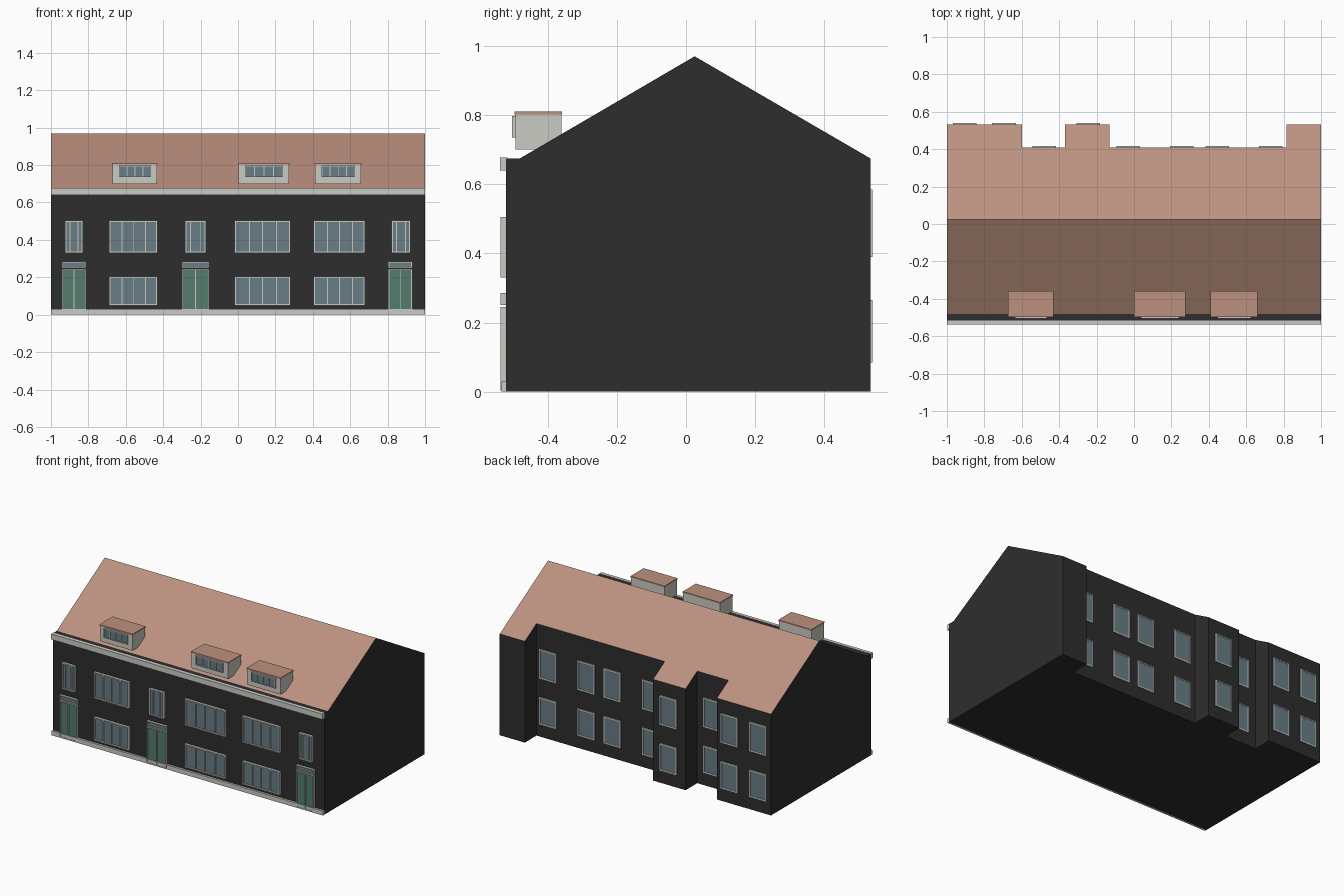
import bpy
import bmesh
from mathutils import Vector

old = bpy.data.objects.get("Cube")
if old:
    bpy.data.objects.remove(old, do_unlink=True)


def material(name, r, g, b):
    m = bpy.data.materials.new(name)
    m.use_nodes = True
    m.diffuse_color = (r, g, b, 1)
    m.node_tree.nodes["Principled BSDF"].inputs["Base Color"].default_value = (r, g, b, 1)
    return m


WALL = material("dark brick", 0.027, 0.027, 0.027)
ROOF = material("terracotta tile", 0.50, 0.28, 0.21)
TRIM = material("pale trim", 0.60, 0.60, 0.56)
GLASS = material("blue grey glass", 0.14, 0.21, 0.24)
DOOR = material("green door", 0.09, 0.20, 0.15)

FRONT, EAVE_Y, RIDGE_Y, BACK, RECESS = -0.52, -0.48, 0.025, 0.533, 0.41
EAVE_Z, RIDGE_Z = 0.675, 0.97


def finish(name, bm, mats):
    bmesh.ops.recalc_face_normals(bm, faces=bm.faces)
    mesh = bpy.data.meshes.new(name)
    bm.to_mesh(mesh)
    bm.free()
    for m in mats:
        mesh.materials.append(m)
    ob = bpy.data.objects.new(name, mesh)
    bpy.context.collection.objects.link(ob)
    return ob


def add_box(bm, x, y, z, index=0):
    """Add a box given (low, high) ranges on each axis."""
    verts = bmesh.ops.create_cube(bm, size=1)["verts"]
    for v in verts:
        v.co = Vector([(r[0] + r[1]) / 2 + c * (r[1] - r[0]) for r, c in zip((x, y, z), v.co)])
    for f in {f for v in verts for f in v.link_faces}:
        f.material_index = index


def box(name, x, y, z, mat):
    bm = bmesh.new()
    add_box(bm, x, y, z)
    return finish(name, bm, [mat])


def window(name, x, z, wall, out, splits=(), depth=0.016, edge=0.008, pane=GLASS):
    """Framed pane standing off a wall; out is the outward y direction."""
    bm = bmesh.new()
    ys = sorted((wall - out * 0.004, wall + out * depth))
    inner = sorted((wall - out * 0.004, wall + out * depth * 0.55))
    add_box(bm, (x[0] + edge / 2, x[1] - edge / 2), inner, (z[0] + edge / 2, z[1] - edge / 2), 1)
    for a in (x[0], x[1] - edge):
        add_box(bm, (a, a + edge), ys, z)
    for a in (z[0], z[1] - edge):
        add_box(bm, (x[0] + edge, x[1] - edge), ys, (a, a + edge))
    for s in splits:
        c = x[0] + s * (x[1] - x[0])
        add_box(bm, (c - 0.0025, c + 0.0025), ys, (z[0] + edge, z[1] - edge))
    return finish(name, bm, [TRIM, pane])


# House body: stepped footprint raised to the roof slopes
def roof_z(y):
    if y <= EAVE_Y:
        return EAVE_Z
    if y <= RIDGE_Y:
        return EAVE_Z + (RIDGE_Z - EAVE_Z) * (y - EAVE_Y) / (RIDGE_Y - EAVE_Y)
    return RIDGE_Z - (RIDGE_Z - EAVE_Z) * (y - RIDGE_Y) / (BACK - RIDGE_Y)


steps = [(1, 0.815, BACK), (0.815, -0.13, RECESS), (-0.13, -0.37, BACK),
         (-0.37, -0.6, RECESS), (-0.6, -1, BACK)]
outline = [(-1, FRONT), (1, FRONT)]
for a, b, y in steps:
    outline += [(a, y), (b, y)]
bm = bmesh.new()
bm.faces.new([bm.verts.new((x, y, 0)) for x, y in outline])
for cut in (EAVE_Y, RIDGE_Y):
    bmesh.ops.bisect_plane(bm, geom=bm.verts[:] + bm.edges[:] + bm.faces[:],
                           plane_co=(0, cut, 0), plane_no=(0, 1, 0))
top = bmesh.ops.extrude_face_region(bm, geom=bm.faces[:], use_keep_orig=True)["geom"]
for v in top:
    if isinstance(v, bmesh.types.BMVert):
        v.co.z = roof_z(v.co.y)
bmesh.ops.recalc_face_normals(bm, faces=bm.faces)
for f in bm.faces:
    f.normal_update()
    f.material_index = int(0.3 < f.normal.z < 0.98)
finish("house_body", bm, [WALL, ROOF])

# Front trim bands
box("front_gutter", (-1, 1), (-0.538, FRONT + 0.004), (0.64, 0.677), TRIM)
box("front_plinth", (-1, 1), (-0.534, FRONT), (0, 0.03), TRIM)

# Wide front windows on both floors
for i, x in enumerate([(-0.69, -0.43), (-0.02, 0.28), (0.405, 0.68)]):
    window(f"upper_wide_window_{i}", x, (0.33, 0.505), FRONT, -1, (0.27, 0.5, 0.75))
    window(f"lower_wide_window_{i}", x, (0.05, 0.205), FRONT, -1, (0.27, 0.5, 0.75))

# Entrances: door, transom light and narrow window above
entrances = [((-0.942, -0.813), (-0.925, -0.83)), ((-0.3, -0.155), (-0.283, -0.172)),
             ((0.803, 0.932), (0.82, 0.922))]
for i, (dx, wx) in enumerate(entrances):
    window(f"front_door_{i}", dx, (0.004, 0.245), FRONT, -1, (0.5,), edge=0.006, pane=DOOR)
    window(f"transom_{i}", dx, (0.25, 0.285), FRONT, -1, edge=0.006)
    window(f"narrow_window_{i}", wx, (0.33, 0.505), FRONT, -1, (0.27, 0.73))

# Rear windows, one column per position on both floors
columns = [(-0.905, BACK), (-0.695, BACK), (-0.48, RECESS), (-0.245, BACK),
           (-0.03, RECESS), (0.255, RECESS), (0.445, RECESS), (0.73, RECESS)]
for i, (c, y) in enumerate(columns):
    for floor, z in (("lower", (0.085, 0.265)), ("upper", (0.39, 0.585))):
        window(f"rear_{floor}_window_{i}", (c - 0.063, c + 0.063), z, y, 1, depth=0.006)

# Dormers with tiled caps and banded windows
for i, (a, b) in enumerate([(-0.672, -0.432), (0.003, 0.273), (0.412, 0.658)]):
    box(f"dormer_{i}", (a, b), (-0.493, -0.36), (0.70, 0.802), TRIM)
    box(f"dormer_roof_{i}", (a - 0.002, b + 0.002), (-0.496, -0.358), (0.802, 0.811), ROOF)
    window(f"dormer_window_{i}", (a + 0.035, b - 0.033), (0.735, 0.798), -0.493, -1,
           (0.25, 0.5, 0.75), depth=0.011, edge=0.005)
